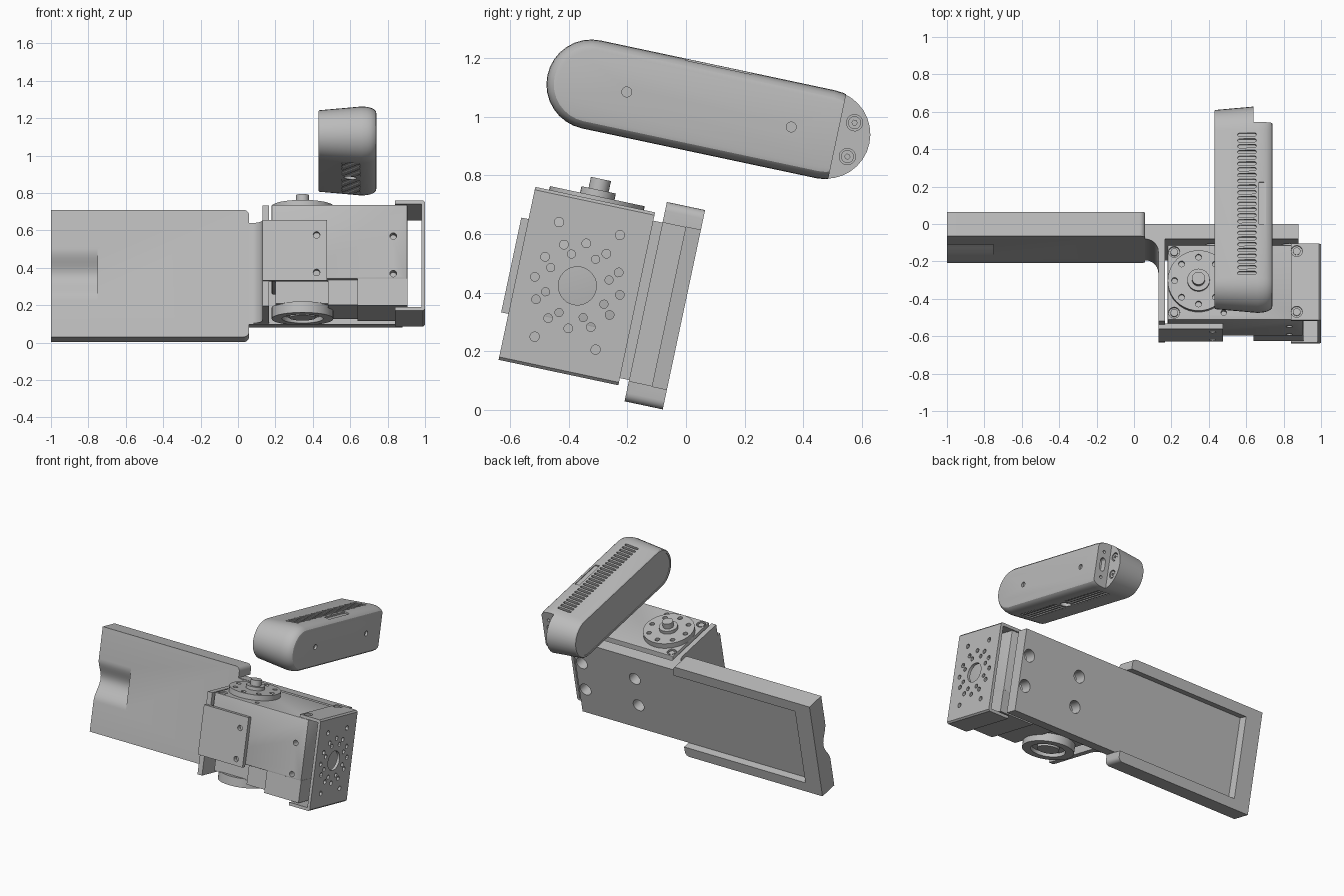
import bpy, bmesh, math
from mathutils import Matrix, Vector

cube = bpy.data.objects.get("Cube")
if cube:
    bpy.data.objects.remove(cube, do_unlink=True)

grey = bpy.data.materials.new("mid_grey")
grey.use_nodes = True
GREY = (0.5, 0.5, 0.5, 1)
grey.diffuse_color = GREY
grey.node_tree.nodes["Principled BSDF"].inputs["Base Color"].default_value = GREY

# Everything is built upright, then leaned back together at the end
LEAN = Matrix.Rotation(math.radians(-12), 4, "X")
parts = []
PLACE = {"x": lambda a, b, t: (t, a, b),
         "y": lambda a, b, t: (a, t, b),
         "z": lambda a, b, t: (a, b, t)}


def loft(name, rings, keep=True):
    """Skin a list of equal-length point rings and cap both ends."""
    bm = bmesh.new()
    loops = [[bm.verts.new(p) for p in ring] for ring in rings]
    n = len(loops[0])
    for a, b in zip(loops, loops[1:]):
        for i in range(n):
            j = (i + 1) % n
            bm.faces.new((a[i], a[j], b[j], b[i]))
    bm.faces.new(loops[0][::-1])
    bm.faces.new(loops[-1])
    bmesh.ops.recalc_face_normals(bm, faces=bm.faces)
    mesh = bpy.data.meshes.new(name)
    bm.to_mesh(mesh)
    bm.free()
    mesh.materials.append(grey)
    ob = bpy.data.objects.new(name, mesh)
    bpy.context.collection.objects.link(ob)
    if keep:
        parts.append(ob)
    else:
        ob.hide_render = True
    return ob


def prism(name, pts, axis, lo, hi, keep=True):
    return loft(name, [[PLACE[axis](a, b, t) for a, b in pts] for t in (lo, hi)], keep)


def box(name, x, y, z, keep=True):
    pts = [(x[0], y[0]), (x[1], y[0]), (x[1], y[1]), (x[0], y[1])]
    return prism(name, pts, "z", z[0], z[1], keep)


def arc(a, b, r, start, end, n):
    angles = [math.radians(start + (end - start) * i / n) for i in range(n + 1)]
    return [(a + r * math.cos(t), b + r * math.sin(t)) for t in angles]


def cyl(name, a, b, r, axis, lo, hi, keep=True, n=24):
    return prism(name, arc(a, b, r, 0, 360 - 360 / n, n - 1), axis, lo, hi, keep)


def hole(a, b, r, axis, lo, hi, n=16):
    return cyl("cutter", a, b, r, axis, lo, hi, False, n)


def pill(a0, a1, b, r, n=16):
    return arc(a1, b, r, -90, 90, n) + arc(a0, b, r, 90, 270, n)


def bevel(ob, width):
    bm = bmesh.new()
    bm.from_mesh(ob.data)
    bmesh.ops.bevel(bm, geom=bm.edges[:], offset=width, segments=2, profile=0.5, affect="EDGES")
    bm.to_mesh(ob.data)
    bm.free()


def cut(ob, cutters):
    """Subtract the joined cutters and bake the result."""
    bm = bmesh.new()
    for c in cutters:
        bm.from_mesh(c.data)
        bpy.data.objects.remove(c, do_unlink=True)
    mesh = bpy.data.meshes.new("cutter")
    bm.to_mesh(mesh)
    bm.free()
    tool = bpy.data.objects.new("cutter", mesh)
    bpy.context.collection.objects.link(tool)
    mod = ob.modifiers.new("cut", "BOOLEAN")
    mod.operation, mod.solver, mod.object = "DIFFERENCE", "EXACT", tool
    dg = bpy.context.evaluated_depsgraph_get()
    baked = bpy.data.meshes.new_from_object(ob.evaluated_get(dg))
    ob.modifiers.clear()
    ob.data = baked
    bpy.data.objects.remove(tool, do_unlink=True)


# Handle plate: recessed back panel and a scooped finger grip at the end
FRONT, PANEL, BACK = -0.211, -0.129, -0.078
outline = ([(-1, 0.68), (-1, -0.014)] + arc(0.03, 0.016, 0.03, -90, 0, 5)
           + arc(0.03, 0.65, 0.03, 0, 90, 5))
handle = prism("handle", outline, "y", FRONT, BACK)
recess = prism("cutter", [(-0.87, PANEL), (0.2, PANEL), (0.2, 0), (-0.89, 0)],
               "z", 0.055, 0.61, False)
scoop_pts = [(FRONT + 0.025 * (1 + math.cos(math.pi * i / 8)), 0.33 + 0.14 * i / 8)
             for i in range(-8, 9)]
scoop = prism("cutter", [(-0.3, 0.19)] + scoop_pts + [(-0.3, 0.47)], "x", -1.1, -0.75, False)
cut(handle, [recess])
cut(handle, [scoop])

# Mounting tongue with access holes, and the filleted side wall
SCREWS = [(x, z) for x in (0.42, 0.83) for z in (0.238, 0.443)]
tongue = box("mounting_tongue", (0.06, 0.88), (FRONT, PANEL), (0.055, 0.61))
cut(tongue, [hole(x, z, 0.042, "y", -0.4, 0) for x, z in SCREWS])
wall_pts = ([(0.06, -0.18)] + arc(0.06, -0.281, 0.07, 90, 0, 6)
            + [(0.13, -0.66), (0.165, -0.66), (0.165, -0.18)])
prism("side_wall", wall_pts, "z", 0.06, 0.608)
clamp = box("front_clamp_plate", (0.13, 0.475), (-0.685, -0.656), (0.195, 0.525))
cut(clamp, [hole(0.42, z, 0.018, "y", -0.8, -0.6) for z in (0.238, 0.443)])

# Motor body in stepped blocks
MID_X, MID_Y = 0.345, -0.447
body = box("motor_body", (0.18, 0.905), (-0.655, -0.245), (0.21, 0.615))
bevel(body, 0.006)
corners = [(x, y) for x in (0.215, 0.87) for y in (-0.283, -0.615)]
cut(body, [hole(0.83, z, 0.018, "y", -0.8, -0.6) for z in (0.238, 0.443)]
    + [hole(x, y, 0.03, "z", 0.595, 0.7) for x, y in corners[:2]]
    + [hole(0.48, -0.615, 0.015, "z", 0.58, 0.7)])
for x, y in corners[:2]:
    cyl("body_screw", x, y, 0.02, "z", 0.59, 0.61)
box("motor_foot", (0.64, 0.905), (-0.653, -0.247), (0.065, 0.212))
box("connector_block", (0.48, 0.64), (-0.62, -0.25), (0.075, 0.212))
box("lower_core", (0.2, 0.48), (-0.58, -0.25), (0.09, 0.212))

# Output disc on top, idler disc underneath
disc = cyl("output_disc", MID_X, MID_Y, 0.165, "z", 0.613, 0.65, n=40)
ring = [45 * i for i in range(8)]
cut(disc, [hole(MID_X + 0.128 * math.cos(math.radians(t)),
                MID_Y + 0.128 * math.sin(math.radians(t)), 0.016, "z", 0.63, 0.7)
           for t in ring])
cyl("output_hub", MID_X, MID_Y, 0.06, "z", 0.645, 0.672)
cyl("output_screw", MID_X, MID_Y, 0.035, "z", 0.665, 0.71)
idler = cyl("idler_disc", MID_X, MID_Y, 0.165, "z", 0.035, 0.095, n=40)
cut(idler, [hole(MID_X, MID_Y, 0.11, "z", 0, 0.06, 32)])
cyl("idler_hub", MID_X, MID_Y, 0.07, "z", 0.04, 0.07)

# U-shaped end bracket with a drilled face
LO, HI, T = 0.035, 0.637, 0.02
u_pts = [(0.84, LO), (0.99, LO), (1, LO + 0.01), (1, HI - 0.01), (0.99, HI), (0.84, HI),
         (0.84, HI - T), (0.98, HI - T), (0.98, LO + T), (0.84, LO + T)]
bracket = prism("end_bracket", u_pts, "y", -0.66, -0.243)
CY, CZ = -0.45, 0.337


def ring_holes(r, angles, size):
    return [hole(CY + r * math.cos(math.radians(t)), CZ + r * math.sin(math.radians(t)),
                 size, "x", 0.95, 1.1, 12) for t in angles]


drill = [hole(CY, CZ, 0.065, "x", 0.95, 1.1, 32)]
drill += ring_holes(0.148, range(0, 360, 30), 0.015)
drill += ring_holes(0.11, [22.5 + 45 * i for i in range(8)], 0.014)
drill += ring_holes(0.226, (62, 118, 242, 298), 0.016)
drill += [hole(x, y, 0.03, "z", HI - 0.012, 0.8) for x, y in corners[2:]]
cut(bracket, drill)
for x, y in corners[2:]:
    cyl("bracket_screw", x, y, 0.02, "z", 0.6, HI - 0.004)

# Pill-shaped sensor housing, rounded on one side and tapering to the other
Y0, Y1, CW = -0.546, 0.271, 1.018
sections = [(0.43, 0.128), (0.436, 0.133), (0.66, 0.153), (0.69, 0.151), (0.71, 0.146),
            (0.727, 0.138), (0.737, 0.128), (0.74, 0.115)]
housing = loft("sensor_housing",
               [[(x, y, z) for y, z in pill(Y0, Y1, CW, r)] for x, r in sections])
cut(housing, [box("cutter", (0.64, 0.8), (0.31, 0.5), (0.8, 1.3), False)])

# Vent slots above and below, latch recess, side dimples, tripod hole
MID = (Y0 + Y1) / 2
slots = []
for i in range(25):
    y = -0.515 + 0.0315 * i
    slot = pill(0.563, 0.645, y, 0.009, 4)
    slots.append(prism("cutter", slot, "z", CW + 0.132, CW + 0.2, False))
    if abs(y - MID) > 0.05:
        slots.append(prism("cutter", slot, "z", CW - 0.2, CW - 0.132, False))
slots.append(hole(0.6, MID, 0.035, "z", CW - 0.2, CW - 0.125))
slots.append(box("cutter", (0.668, 0.705), (-0.25, -0.02), (CW + 0.142, CW + 0.2), False))
slots += [hole(y, CW, 0.017, "x", 0.725, 0.8) for y in (-0.423, 0.15)]
# Thin front glass inset, port socket and end screws
slots.append(prism("cutter", pill(Y0, Y1, CW, 0.116), "x", 0.4, 0.434, False))
port = [(x, z) for z, x in pill(CW - 0.025, CW + 0.025, 0.69, 0.02, 6)]
slots.append(prism("cutter", port, "y", 0.27, 0.35, False))
slots += [hole(0.69, CW + s * 0.085, 0.01, "y", 0.28, 0.35) for s in (-1, 1)]
slots += [hole(0.358, CW + s * 0.059, 0.028, "x", 0.62, 0.7) for s in (-1, 1)]
cut(housing, slots)
for s in (-1, 1):
    screw = cyl("end_screw", 0.358, CW + s * 0.059, 0.022, "x", 0.61, 0.637)
    cut(screw, [hole(0.358, CW + s * 0.059, 0.009, "x", 0.625, 0.7, 6)])

# Lean the whole assembly and smooth the curved faces
bpy.ops.object.select_all(action="DESELECT")
for ob in parts:
    ob.data.transform(LEAN)
    ob.select_set(True)
bpy.context.view_layer.objects.active = parts[0]
bpy.ops.object.shade_smooth_by_angle(angle=math.radians(30))
